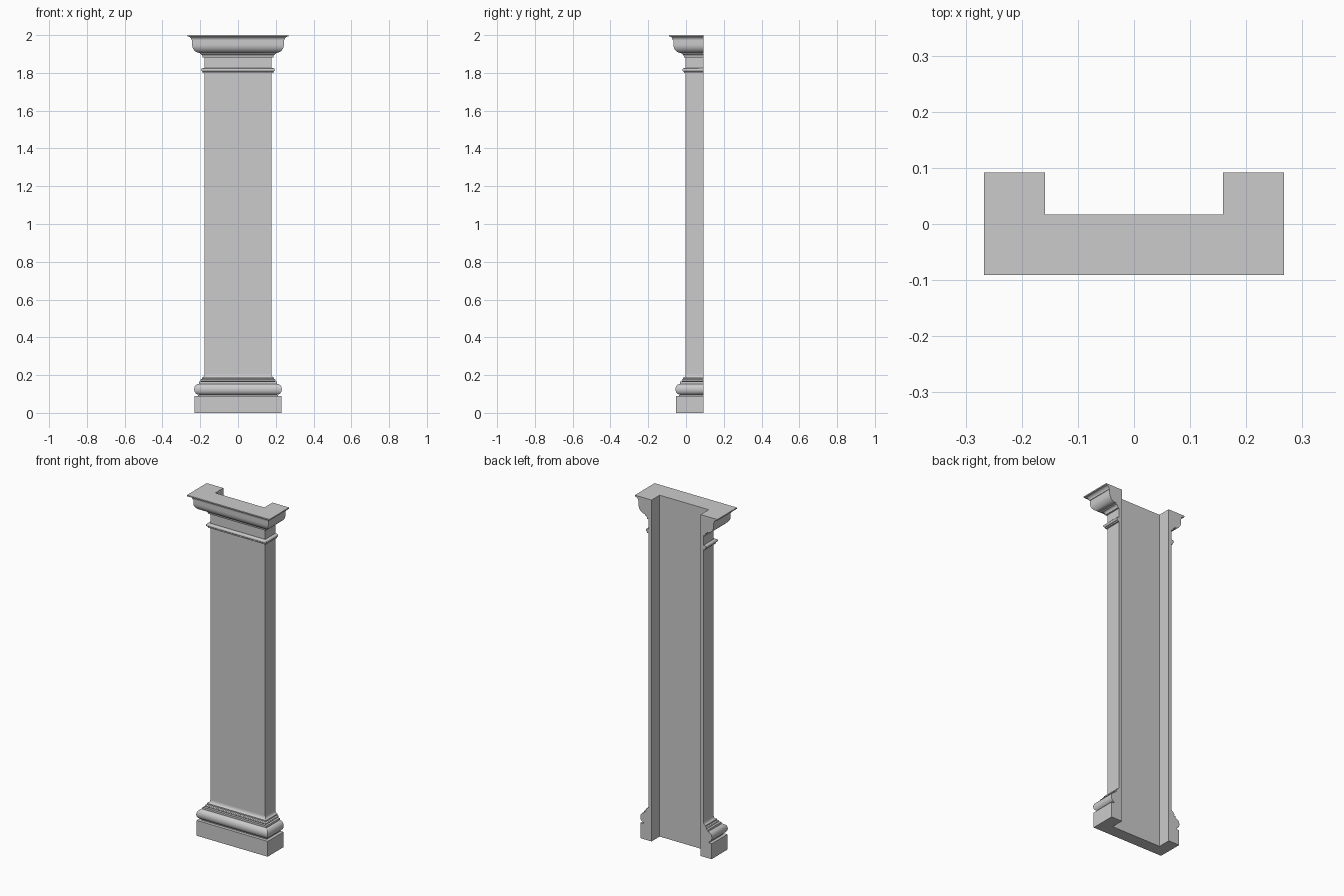
import bpy, bmesh
from math import sin, cos, radians

if "Cube" in bpy.data.objects:
    bpy.data.objects.remove(bpy.data.objects["Cube"])

HALF_W, FRONT, BACK = 0.178, -0.002, 0.092   # shaft outline
IN_W, IN_Y = 0.159, 0.017                    # channel in the back


def arc(cx, cz, rx, rz, a0, a1, n=8):
    """Elliptical arc in (half width, height) space."""
    angles = [radians(a0 + (a1 - a0) * i / n) for i in range(n + 1)]
    return [(cx + rx * cos(a), cz + rz * sin(a)) for a in angles]


def sweep(name, profile, cap_bottom=False, cap_top=False):
    """Carry a moulding profile round the U-shaped plan with mitred corners."""
    bm = bmesh.new()
    rings = []
    for w, z in profile:
        f = FRONT - (w - HALF_W)
        plan = [(w, BACK), (IN_W, BACK), (IN_W, IN_Y), (-IN_W, IN_Y),
                (-IN_W, BACK), (-w, BACK), (-w, f), (w, f)]
        rings.append([bm.verts.new((x, y, z)) for x, y in plan])
    for a, b in zip(rings, rings[1:]):
        for i in range(8):
            j = (i + 1) % 8
            if abs(a[i].co.z - b[i].co.z) < 1e-6 and i in (1, 2, 3):
                continue                     # channel has no step here
            bm.faces.new((a[i], a[j], b[j], b[i]))
    if cap_bottom:
        bm.faces.new(rings[0][::-1])
    if cap_top:
        bm.faces.new(rings[-1])
    bmesh.ops.remove_doubles(bm, verts=bm.verts, dist=1e-6)
    bmesh.ops.dissolve_degenerate(bm, edges=bm.edges, dist=1e-6)
    bmesh.ops.recalc_face_normals(bm, faces=bm.faces)
    mesh = bpy.data.meshes.new(name)
    bm.to_mesh(mesh)
    bm.free()
    obj = bpy.data.objects.new(name, mesh)
    bpy.context.collection.objects.link(obj)
    bpy.ops.object.select_all(action='DESELECT')
    obj.select_set(True)
    bpy.context.view_layer.objects.active = obj
    bpy.ops.object.shade_smooth_by_angle(angle=radians(30))
    # channel, end and outer faces all point away from the solid
    me = obj.data
    outer = max(me.polygons, key=lambda p: -p.center.y)
    if outer.normal.y > 0.01:
        me.flip_normals()
    return obj


# Square plinth block
sweep("plinth", [(0.230, 0.0), (0.230, 0.09), (0.212, 0.09)], cap_bottom=True)

# Base: recess, torus, fillets and flare into the shaft
sweep("base_moulding",
      [(0.212, 0.09), (0.212, 0.096)]
      + arc(0.207, 0.125, 0.025, 0.029, -90, 90, 12)
      + [(0.207, 0.165), (0.199, 0.165)]
      + arc(0.191, 0.172, 0.008, 0.007, -90, 90, 6)
      + [(0.191, 0.186)]
      + arc(0.191, 0.205, 0.013, 0.019, 270, 180, 6))

# Plain shaft
sweep("shaft", [(0.178, 0.205), (0.178, 1.80)])

# Astragal ring below the neck
sweep("astragal",
      [(0.178, 1.80), (0.187, 1.80), (0.187, 1.807)]
      + arc(0.186, 1.816, 0.009, 0.009, -90, 90, 8)
      + [(0.178, 1.825)])

# Neck between astragal and capital
sweep("neck", [(0.178, 1.825), (0.178, 1.882)])

# Capital: fillet, cove, ovolo and flaring top lip
sweep("capital",
      [(0.178, 1.882), (0.187, 1.882)]
      + arc(0.200, 1.882, 0.013, 0.018, 180, 90, 5)
      + [(0.200, 1.906)]
      + arc(0.203, 1.950, 0.040, 0.044, -90, 0, 10)
      + [(0.243, 1.973), (0.246, 1.973)]
      + arc(0.264, 1.973, 0.018, 0.019, 180, 90, 6)
      + [(0.267, 1.993), (0.267, 2.0)], cap_top=True)
